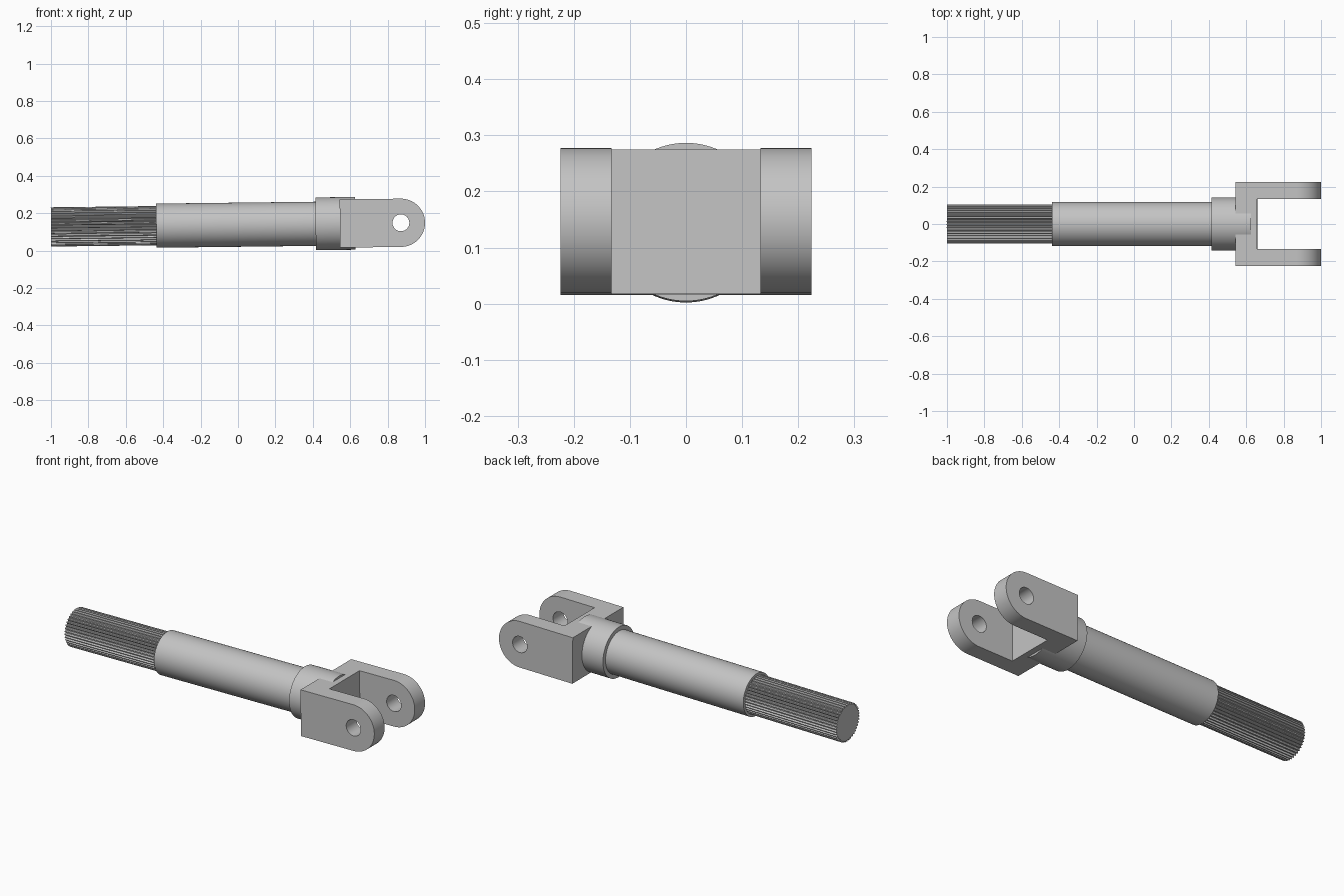
import bpy, bmesh
from math import sin, cos, pi

cube = bpy.data.objects.get("Cube")
if cube:
    bpy.data.objects.remove(cube, do_unlink=True)

steel = bpy.data.materials.new("grey steel")
steel.use_nodes = True
colour = (0.55, 0.55, 0.55, 1)
steel.diffuse_color = colour
steel.node_tree.nodes["Principled BSDF"].inputs["Base Color"].default_value = colour

AXIS_Z = 0.1382     # height of the shaft axis at x = 0
TILT = -0.0118      # the whole part leans up slightly towards the fork


def finish(bm, name, smooth=True):
    """Turn a bmesh laid out along the x axis into a tilted object."""
    bmesh.ops.recalc_face_normals(bm, faces=bm.faces)
    mesh = bpy.data.meshes.new(name)
    bm.to_mesh(mesh)
    bm.free()
    mesh.materials.append(steel)
    obj = bpy.data.objects.new(name, mesh)
    bpy.context.collection.objects.link(obj)
    obj.location.z = AXIS_Z
    obj.rotation_euler.y = TILT
    if smooth:
        bpy.ops.object.select_all(action="DESELECT")
        obj.select_set(True)
        bpy.context.view_layer.objects.active = obj
        bpy.ops.object.shade_smooth_by_angle(angle=pi / 6)
    return obj


def add_loop(bm, points):
    verts = [bm.verts.new(p) for p in points]
    return [bm.edges.new((v, verts[i - 1])) for i, v in enumerate(verts)]


def extrude(bm, faces, offset):
    result = bmesh.ops.extrude_face_region(bm, geom=faces, use_keep_orig=True)
    moved = [g for g in result["geom"] if isinstance(g, bmesh.types.BMVert)]
    bmesh.ops.translate(bm, vec=offset, verts=moved)


def bar(name, x0, x1, radii, smooth=True):
    """Bar along x whose section is given by evenly spaced radii."""
    bm = bmesh.new()
    n = len(radii)
    ring = [bm.verts.new((x0, r * cos(2 * pi * i / n), r * sin(2 * pi * i / n)))
            for i, r in enumerate(radii)]
    extrude(bm, [bm.faces.new(ring)], (x1 - x0, 0, 0))
    return finish(bm, name, smooth)


# Splined end, plain shaft and collar
bar("splined_end", -1.0, -0.43, [0.105, 0.105, 0.096, 0.096] * 40, smooth=False)
bar("shaft", -0.437, 0.43, [0.118] * 96)
bar("collar", 0.415, 0.627, [0.141] * 96)

# Fork dimensions
BACK, INNER, HALF = 0.545, 0.66, 0.129
ARM_IN, ARM_OUT = 0.133, 0.224
EYE_X, EYE_R = 0.871, 0.045

# Cross block joining the arms
bm = bmesh.new()
bmesh.ops.create_cube(bm, size=1)
bmesh.ops.scale(bm, vec=(INNER - BACK, 2 * ARM_IN, 2 * HALF), verts=bm.verts)
bmesh.ops.translate(bm, vec=((BACK + INNER) / 2, 0, 0), verts=bm.verts)
finish(bm, "fork_block", smooth=False)

# Round-ended arms with a pin hole
for name, y in (("front_fork_arm", -ARM_OUT), ("back_fork_arm", ARM_IN)):
    bm = bmesh.new()
    steps = 40
    outline = [(BACK, y, HALF), (BACK, y, -HALF)]
    for i in range(steps + 1):
        a = -pi / 2 + pi * i / steps
        outline.append((EYE_X + HALF * cos(a), y, HALF * sin(a)))
    hole = [(EYE_X + EYE_R * cos(2 * pi * i / steps), y, EYE_R * sin(2 * pi * i / steps))
            for i in range(steps)]
    edges = add_loop(bm, outline) + add_loop(bm, hole)
    bmesh.ops.triangle_fill(bm, edges=edges, use_beauty=True, normal=(0, -1, 0))
    extrude(bm, bm.faces[:], (0, ARM_OUT - ARM_IN, 0))
    finish(bm, name)
